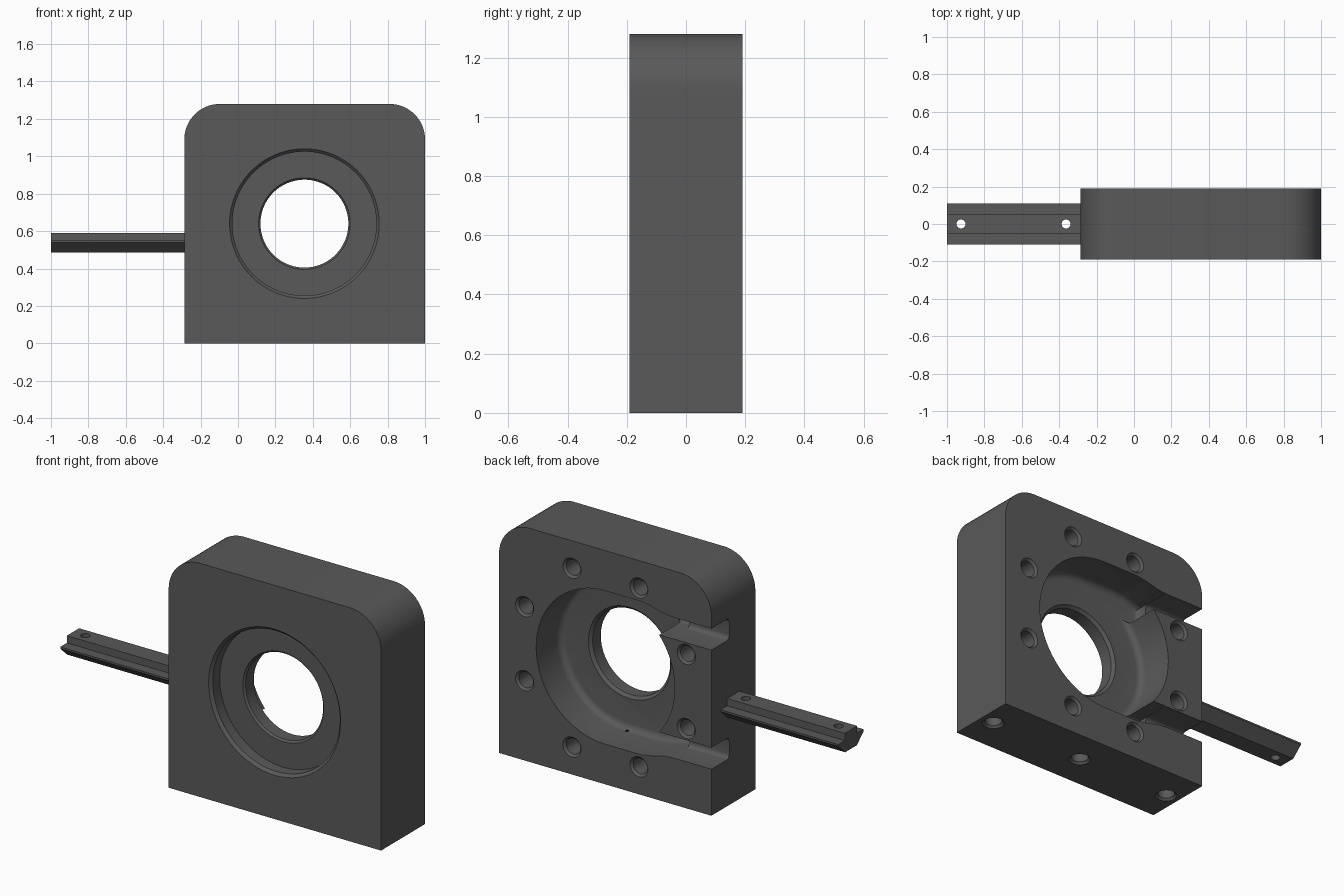
import bpy, bmesh
from math import sin, cos, radians, pi
from mathutils import Matrix, Vector

cube = bpy.data.objects.get("Cube")
if cube:
    bpy.data.objects.remove(cube, do_unlink=True)

CX, CZ = 0.355, 0.64          # bore centre
BACK, FRONT = 0.19, -0.19     # block faces
LEFT, TOP = -0.287, 1.28

metal = bpy.data.materials.new("dark_grey_metal")
metal.use_nodes = True
GREY = (0.1, 0.1, 0.1, 1)
metal.diffuse_color = GREY
metal.node_tree.nodes["Principled BSDF"].inputs["Base Color"].default_value = GREY


def make(name, bm):
    bmesh.ops.recalc_face_normals(bm, faces=bm.faces)
    mesh = bpy.data.meshes.new(name)
    bm.to_mesh(mesh)
    bm.free()
    mesh.materials.append(metal)
    obj = bpy.data.objects.new(name, mesh)
    bpy.context.collection.objects.link(obj)
    return obj


def prism(name, points, start, shift, fillet=0):
    """Extrude an outline by shift; fillet rounds the starting end."""
    bm = bmesh.new()
    face = bm.faces.new([bm.verts.new(start(a, b)) for a, b in points])
    edges = list(face.edges)
    new = bmesh.ops.extrude_face_region(bm, geom=[face], use_keep_orig=True)["geom"]
    bmesh.ops.translate(bm, vec=shift, verts=[v for v in new if isinstance(v, bmesh.types.BMVert)])
    bmesh.ops.recalc_face_normals(bm, faces=bm.faces)
    if fillet:
        bmesh.ops.bevel(bm, geom=edges, offset=fillet, segments=5, profile=0.5, affect='EDGES')
    return make(name, bm)


def lathe(name, profile, origin, axis, sides=32):
    """Turn (radius, distance) pairs about an axis and cap the ends."""
    bm = bmesh.new()
    place = Matrix.Translation(origin) @ Vector(axis).to_track_quat('Z', 'Y').to_matrix().to_4x4()
    turn = [2 * pi * i / sides for i in range(sides)]
    rings = [[bm.verts.new(place @ Vector((r * cos(t), r * sin(t), d))) for t in turn]
             for r, d in profile]
    for low, high in zip(rings, rings[1:]):
        for i in range(sides):
            j = (i + 1) % sides
            bm.faces.new((low[i], low[j], high[j], high[i]))
    bm.faces.new(rings[0])
    bm.faces.new(rings[-1])
    return make(name, bm)


def arc(cx, cz, r, a0, a1, steps):
    angles = [radians(a0 + (a1 - a0) * i / steps) for i in range(steps + 1)]
    return [(cx + r * cos(a), cz + r * sin(a)) for a in angles]


def carve(obj, cutters):
    for cutter in cutters:
        mod = obj.modifiers.new("cut", 'BOOLEAN')
        mod.operation, mod.solver, mod.object = 'DIFFERENCE', 'EXACT', cutter
    bpy.context.view_layer.update()
    result = bpy.data.meshes.new_from_object(obj.evaluated_get(bpy.context.evaluated_depsgraph_get()))
    obj.modifiers.clear()
    obj.data = result
    for cutter in cutters:
        bpy.data.objects.remove(cutter, do_unlink=True)
    bpy.ops.object.select_all(action='DESELECT')
    obj.select_set(True)
    bpy.context.view_layer.objects.active = obj
    bpy.ops.object.shade_smooth_by_angle(angle=radians(28))


# Housing block with rounded top corners
R = 0.19
outline = [(LEFT, 0), (1, 0)] + arc(1 - R, TOP - R, R, 0, 90, 16) + arc(LEFT + R, TOP - R, R, 90, 180, 16)
block = prism("housing_block", outline, lambda a, b: Vector((a, FRONT, b)), Vector((0, BACK - FRONT, 0)))
cutters = []

# Front bearing seat and through bore, chamfered
cutters.append(lathe("bearing_seat_cutter", [(0.42, -0.02), (0.4, 0), (0.385, 0.015), (0.385, 0.075)],
                     (CX, FRONT, CZ), (0, 1, 0), 96))
cutters.append(lathe("bore_cutter", [(0.255, 0.065), (0.235, 0.085), (0.235, 0.155), (0.265, 0.185)],
                     (CX, FRONT, CZ), (0, 1, 0), 96))

# Back cavity: round on the right, flowing into two side channels on the left
IN, OUT, RC = 0.266, 0.386, 0.42
upper = [(0.14 - CX, RC), (0.07 - CX, 0.408), (-CX, 0.39), (-0.045 - CX, OUT), (-0.045 - CX, IN)]
lower = [(x, -z) for x, z in reversed(upper)]
pocket = arc(0, 0, RC, -90, 90, 40) + upper + arc(0, 0, RC, 140.7, 219.3, 18) + lower
cutters.append(prism("cavity_cutter", pocket, lambda a, b: Vector((CX + a, BACK - 0.21, CZ + b)),
                     Vector((0, 0.3, 0)), 0.035))
for s in (-1, 1):
    slot = [(-0.5, s * 0.267), (0.02, s * 0.267), (0.02, s * 0.385), (-0.5, s * 0.385)]
    cutters.append(prism("channel_cutter", slot, lambda a, b: Vector((a, BACK - 0.155, CZ + b)),
                         Vector((0, 0.3, 0)), 0.025))

# Ring of cover holes on the back, mounting holes underneath
hole = [(0.065, -0.01), (0.055, 0), (0.043, 0.012), (0.043, 0.2), (0.004, 0.225)]
for i in range(8):
    a = radians(22.5 + 45 * i)
    cutters.append(lathe("cover_hole_cutter", hole, (CX + 0.53 * cos(a), BACK, CZ + 0.53 * sin(a)), (0, -1, 0)))
for x in (-0.565, 0, 0.565):
    cutters.append(lathe("mounting_hole_cutter", hole, (CX + x, 0, 0), (0, 0, 1)))
carve(block, cutters)

# Side rail with a stepped, undercut section and two vertical holes
half = [(0.05, 0.485), (0.11, 0.54), (0.11, 0.55), (0.053, 0.55), (0.053, 0.59)]
section = half + [(-y, z) for y, z in reversed(half)]
rail = prism("side_rail", section, lambda a, b: Vector((-1, a, b)), Vector((LEFT + 1, 0, 0)))
carve(rail, [lathe("rail_hole_cutter", [(0.024, 0), (0.024, 0.3)], (x, 0, 0.4), (0, 0, 1))
             for x in (-0.925, -0.363)])
